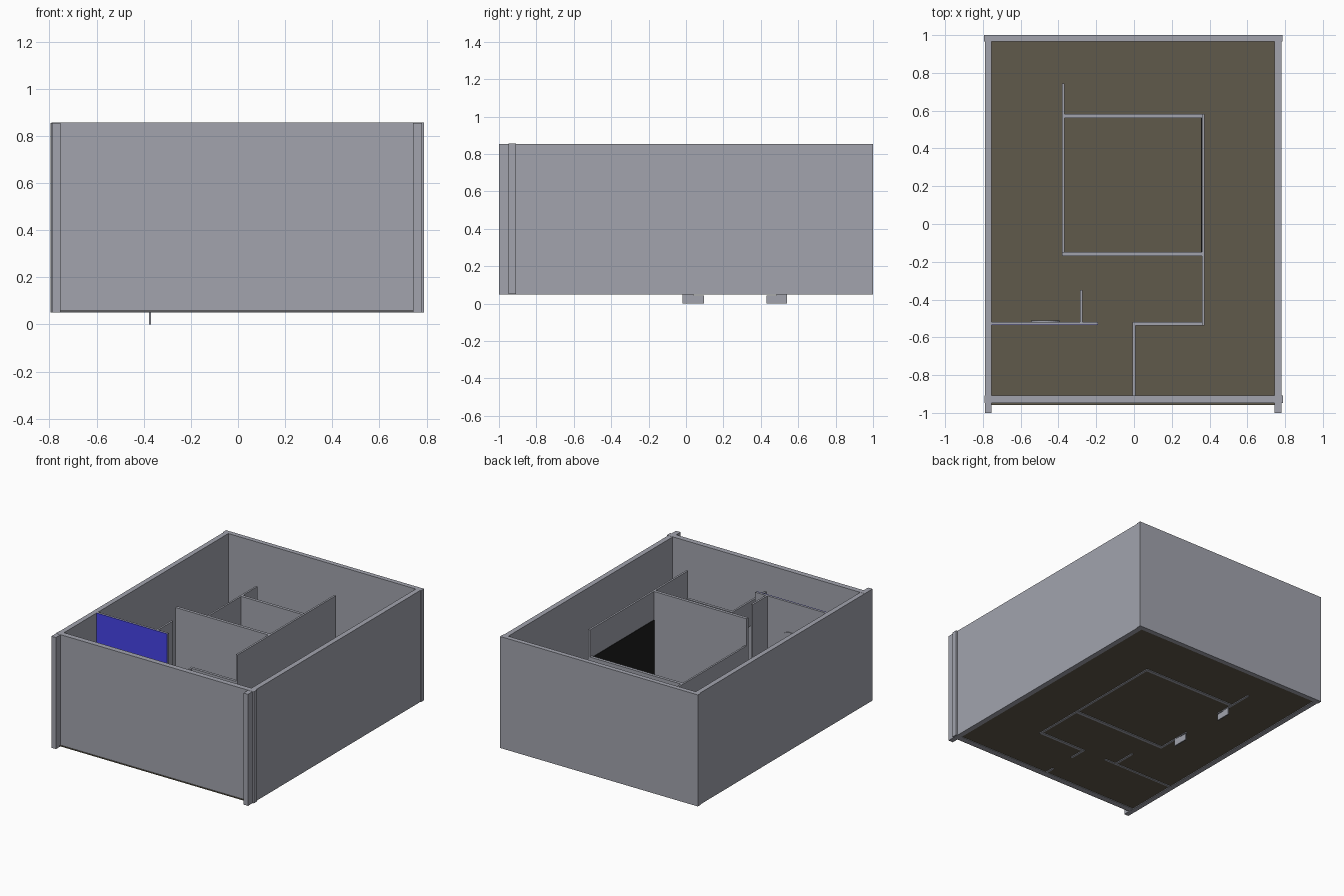
import bpy, bmesh, math
from mathutils import Matrix

if "Cube" in bpy.data.objects:
    bpy.data.objects.remove(bpy.data.objects["Cube"])


def material(name, rgb):
    m = bpy.data.materials.new(name)
    m.diffuse_color = (*rgb, 1)
    m.use_nodes = True
    m.node_tree.nodes["Principled BSDF"].inputs["Base Color"].default_value = m.diffuse_color
    return m


GREY = material("wall grey", (0.36, 0.37, 0.42))
FLOOR = material("dark olive floor", (0.115, 0.10, 0.07))
BLUE = material("blue panel", (0.07, 0.065, 0.90))
BLACK = material("black panel", (0.012, 0.012, 0.012))

BASE, HIGH, LOW, DOOR = 0.05, 0.855, 0.66, 0.48


def finish(name, bm, mat):
    me = bpy.data.meshes.new(name)
    bm.to_mesh(me)
    bm.free()
    me.materials.append(mat)
    ob = bpy.data.objects.new(name, me)
    bpy.context.collection.objects.link(ob)
    return ob


def add_box(bm, x, y, z):
    lo, hi = zip(x, y, z)
    mid = [(a + b) / 2 for a, b in zip(lo, hi)]
    size = [b - a for a, b in zip(lo, hi)]
    bmesh.ops.create_cube(
        bm, size=1, matrix=Matrix.Translation(mid) @ Matrix.Diagonal((*size, 1)))


def box(name, x, y, z, mat=GREY):
    bm = bmesh.new()
    add_box(bm, x, y, z)
    return finish(name, bm, mat)


def doorway_wall(name, x, y, top, gap):
    """Wall along y with a doorway; one profile extruded across x."""
    y0, y1 = y
    g0, g1 = gap
    profile = [(y0, BASE), (g0, BASE), (g0, DOOR), (g1, DOOR),
               (g1, BASE), (y1, BASE), (y1, top), (y0, top)]
    bm = bmesh.new()
    face = bm.faces.new([bm.verts.new((x[0], a, b)) for a, b in profile])
    ext = bmesh.ops.extrude_face_region(bm, geom=[face])
    bmesh.ops.translate(bm, vec=(x[1] - x[0], 0, 0), verts=[
        v for v in ext["geom"] if isinstance(v, bmesh.types.BMVert)])
    bmesh.ops.recalc_face_normals(bm, faces=bm.faces)
    return finish(name, bm, GREY)


# Floor slab, set just above the bottom edge of the walls
box("floor", (-0.755, 0.745), (-0.958, 0.968), (0.055, 0.059), FLOOR)

# Outer walls
box("left_outer_wall", (-0.79, -0.754), (-1.0, 0.967), (BASE, HIGH))
box("right_outer_wall", (0.743, 0.78), (-1.0, 0.967), (BASE, HIGH))
box("back_outer_wall", (-0.795, 0.785), (0.966, 1.0), (BASE, HIGH))
box("front_outer_wall", (-0.791, 0.79), (-0.948, -0.909), (BASE + 0.001, HIGH + 0.001))

# Tall partitions
box("right_partition", (0.36, 0.374), (-0.538, 0.582), (BASE, HIGH))
box("middle_partition", (-0.38, 0.36), (-0.17, -0.148), (BASE, HIGH))
box("front_left_partition", (-0.754, -0.19), (-0.532, -0.518), (BASE, HIGH))
box("short_partition", (-0.287, -0.273), (-0.518, -0.35), (BASE, HIGH))

# Low partitions, two of them with doorways
box("back_room_partition", (-0.367, 0.36), (0.56, 0.582), (BASE, LOW))
box("front_right_partition", (-0.007, 0.36), (-0.538, -0.518), (BASE, LOW))
doorway_wall("left_room_partition", (-0.38, -0.367), (-0.148, 0.745), LOW, (0.10, 0.43))
doorway_wall("entry_partition", (-0.007, 0.007), (-0.909, -0.538), LOW, (-0.84, -0.65))

# Thin coloured panels on partition faces
box("blue_panel", (-0.754, -0.19), (-0.536, -0.532), (0.06, HIGH), BLUE)
box("black_panel", (0.356, 0.36), (-0.148, 0.56), (0.06, 0.65), BLACK)

# Round plate on the back of the front left partition
bm = bmesh.new()
bmesh.ops.create_cone(bm, cap_ends=True, segments=32, radius1=0.075, radius2=0.075,
                      depth=0.006,
                      matrix=Matrix.Translation((-0.47, -0.515, 0.565))
                      @ Matrix.Rotation(math.pi / 2, 4, "X"))
finish("round_plate", bm, GREY)

# Small feet beneath the doorway sides
for name, y, neck in (("front_door_foot", (-0.018, 0.095), (-0.018, 0.04)),
                      ("back_door_foot", (0.43, 0.54), (0.485, 0.54))):
    bm = bmesh.new()
    add_box(bm, (-0.378, -0.369), y, (0.0, 0.045))
    add_box(bm, (-0.378, -0.369), neck, (0.045, 0.056))
    finish(name, bm, GREY)
